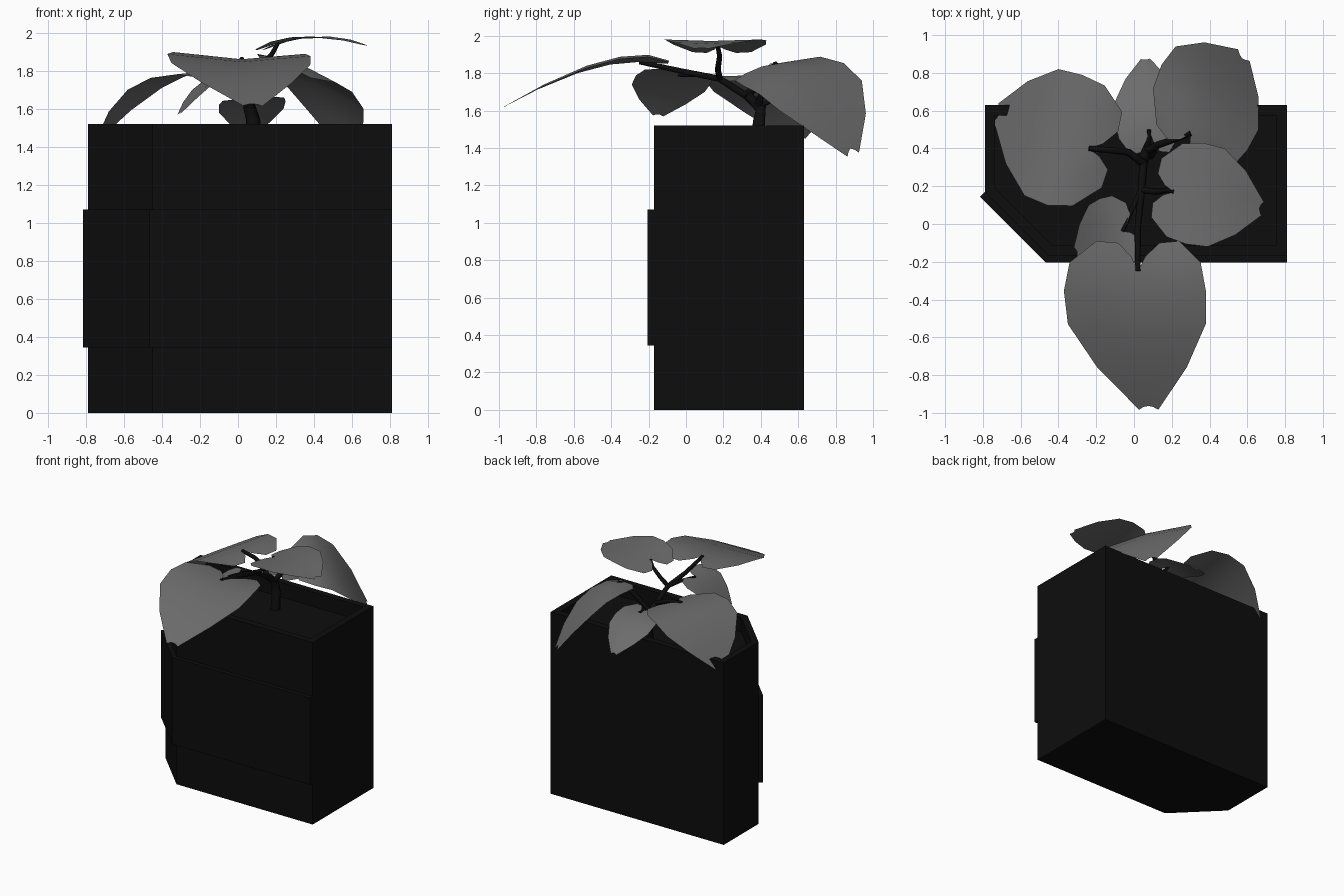
import bpy, bmesh
from mathutils import Vector

if "Cube" in bpy.data.objects:
    bpy.data.objects.remove(bpy.data.objects["Cube"])


def material(name, value):
    m = bpy.data.materials.new(name)
    m.diffuse_color = (value, value, value, 1)
    m.use_nodes = True
    m.node_tree.nodes["Principled BSDF"].inputs["Base Color"].default_value = m.diffuse_color
    return m


DARK = material("dark_matte", 0.004)
LEAF = material("leaf_grey", 0.15)


def mesh_object(name, bm, mat):
    bmesh.ops.recalc_face_normals(bm, faces=bm.faces)
    me = bpy.data.meshes.new(name)
    bm.to_mesh(me)
    bm.free()
    ob = bpy.data.objects.new(name, me)
    bpy.context.collection.objects.link(ob)
    me.materials.append(mat)
    return ob


def loft(name, rings):
    """Stack of (outline, z) rings, capped at both ends."""
    bm = bmesh.new()
    loops = [[bm.verts.new((x, y, z)) for x, y in pts] for pts, z in rings]
    n = len(loops[0])
    for a, b in zip(loops, loops[1:]):
        for i in range(n):
            bm.faces.new((a[i], a[(i + 1) % n], b[(i + 1) % n], b[i]))
    bm.faces.new(loops[0])
    bm.faces.new(loops[-1])
    return mesh_object(name, bm, DARK)


# Planter with one cut corner, a rim and recessed soil
outer = [(-.79, .63), (.81, .63), (.81, -.17), (-.45, -.17), (-.79, .17)]
inner = [(-.735, .575), (.755, .575), (.755, -.115), (-.43, -.115), (-.735, .19)]
loft("planter", [(outer, 0), (outer, 1.52), (inner, 1.52), (inner, 1.40)])

# Raised band wrapping the front and the cut corner
band = [(.81, -.17), (.81, -.205), (-.465, -.205), (-.815, .145), (-.79, .17), (-.45, -.17)]
loft("front_band", [(band, .345), (band, 1.07)])

# Leaf half outline: position along the midrib, share of the half width
OUTLINE = [(-.13, .10), (-.25, .30), (-.24, .60), (0, .95), (.25, 1.03),
           (.5, 1.0), (.77, .65), (1.0, .14)]


def leaf(name, base, mid, tip, left, right):
    base, mid, tip = Vector(base), Vector(mid), Vector(tip)
    b = (tip - 2 * mid + base) * 2
    a = tip - base - b

    def rib(t):
        return base + a * t + b * t * t

    bm = bmesh.new()
    centre = [bm.verts.new(rib(max(0, min(t, .97)))) for t, s in OUTLINE[3:]]
    for edge in (left, right):
        side = Vector(edge) - mid
        rim = [bm.verts.new(rib(t) + side * s) for t, s in OUTLINE]
        half = [bm.verts.new(rib(max(t, -.1) if t < 0 else t * .98) + side * s * .5)
                for t, s in OUTLINE[3:]]
        # rounded lobes beside the notch
        for i in range(3):
            pivot = centre[0] if i == 0 else half[0]
            bm.faces.new((pivot, rim[i], rim[i + 1]))
        bm.faces.new((centre[0], rim[1], half[0]))
        # blade
        for i in range(len(half) - 1):
            bm.faces.new((centre[i], half[i], half[i + 1], centre[i + 1]))
            bm.faces.new((half[i], rim[i + 3], rim[i + 4], half[i + 1]))
    for f in bm.faces:
        f.smooth = True
    return mesh_object(name, bm, LEAF)


leaf("leaf_front", (.02, -.25, 1.86), (.03, -.58, 1.80), (.08, -.99, 1.61),
     (-.35, -.53, 1.84), (.38, -.53, 1.83))
leaf("leaf_right", (.21, .17, 1.945), (.43, .13, 1.972), (.68, .08, 1.93),
     (.48, .40, 1.98), (.39, -.12, 1.98))
leaf("leaf_back_left", (-.24, .40, 1.79), (-.49, .47, 1.71), (-.73, .59, 1.45),
     (-.40, .82, 1.71), (-.58, .15, 1.70))
leaf("leaf_back_right", (.30, .48, 1.85), (.43, .69, 1.72), (.58, .89, 1.37),
     (.22, .94, 1.76), (.66, .50, 1.60))
leaf("leaf_back_small", (.08, .50, 1.66), (.07, .70, 1.60), (.06, .88, 1.46),
     (-.10, .65, 1.58), (.24, .67, 1.60))
leaf("leaf_left_small", (-.06, -.04, 1.79), (-.18, -.10, 1.71), (-.31, -.15, 1.57),
     (-.24, .10, 1.70), (-.12, -.29, 1.74))


def stem(name, points, radius):
    """Tapering six-sided tube through the points."""
    cu = bpy.data.curves.new(name, 'CURVE')
    cu.dimensions = '3D'
    cu.bevel_depth = radius
    cu.bevel_resolution = 1
    cu.use_fill_caps = True
    sp = cu.splines.new('POLY')
    sp.points.add(len(points) - 1)
    for i, (p, co) in enumerate(zip(sp.points, points)):
        p.co = (*co, 1)
        p.radius = 1 - .35 * i / (len(points) - 1)
    ob = bpy.data.objects.new(name, cu)
    bpy.context.collection.objects.link(ob)
    cu.materials.append(DARK)
    bpy.ops.object.select_all(action='DESELECT')
    bpy.context.view_layer.objects.active = ob
    ob.select_set(True)
    bpy.ops.object.convert(target='MESH')


# Trunk and one stalk per leaf
stem("trunk", [(.08, .38, 1.39), (.08, .39, 1.54), (.06, .40, 1.61), (.05, .33, 1.68)], .042)
fork, top = (.06, .38, 1.62), (.05, .32, 1.68)
stem("stalk_front", [top, (.04, .18, 1.77), (.02, -.02, 1.81), (.02, -.25, 1.86)], .022)
stem("stalk_right", [(.04, .18, 1.77), (.12, .17, 1.82), (.18, .18, 1.89), (.21, .17, 1.945)], .018)
stem("stalk_back_left", [top, (-.03, .38, 1.73), (-.12, .39, 1.77), (-.24, .40, 1.79)], .022)
stem("stalk_back_right", [fork, (.13, .42, 1.72), (.22, .45, 1.81), (.30, .48, 1.85)], .022)
stem("stalk_back_small", [fork, (.08, .45, 1.65), (.08, .50, 1.66)], .016)
stem("stalk_left_small", [(.04, .18, 1.77), (-.01, .08, 1.79), (-.06, -.04, 1.79)], .016)
